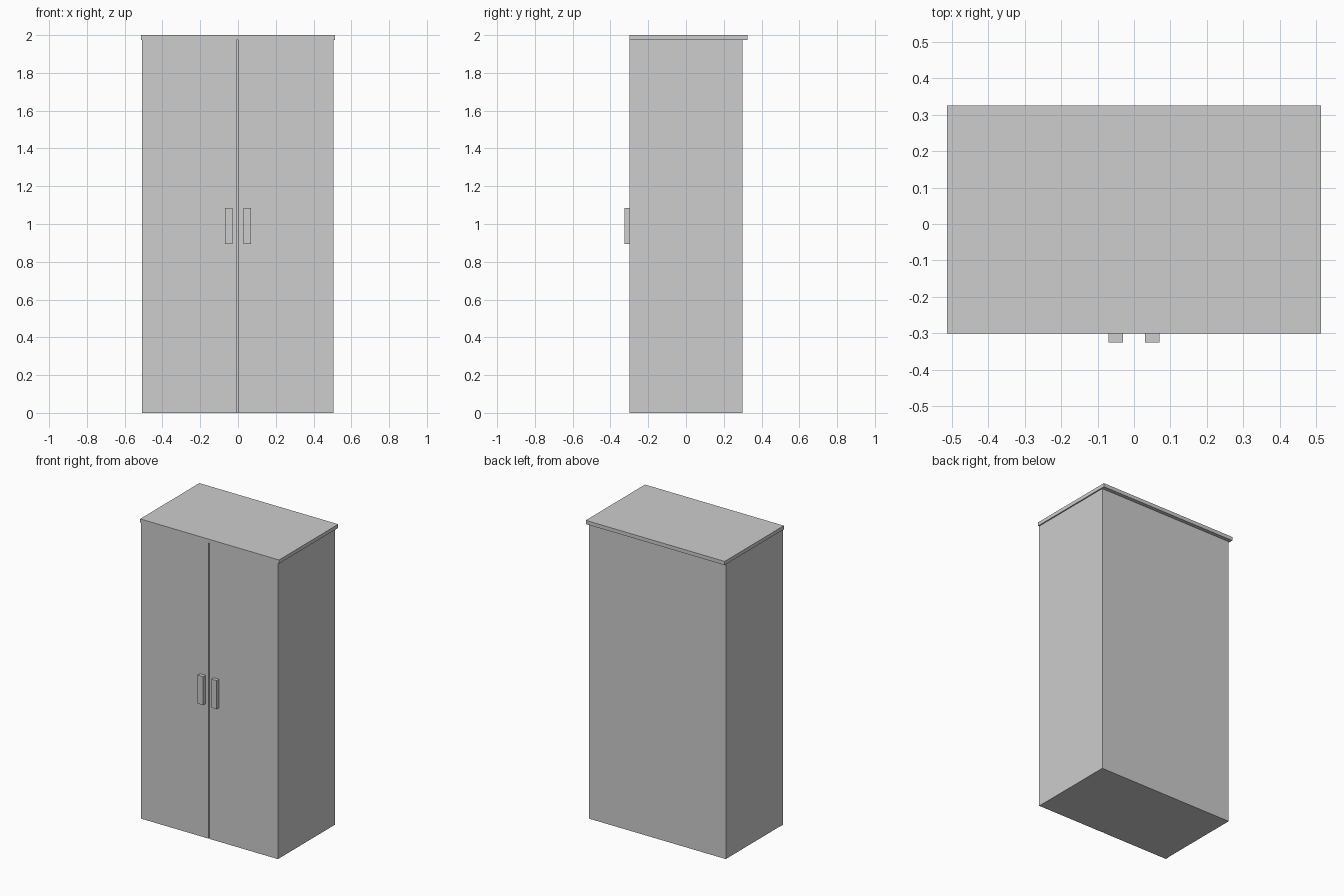
import bpy

if "Cube" in bpy.data.objects:
    bpy.data.objects.remove(bpy.data.objects["Cube"])

grey = bpy.data.materials.new("light grey")
grey.diffuse_color = (0.61, 0.61, 0.61, 1)
grey.use_nodes = True
grey.node_tree.nodes["Principled BSDF"].inputs["Base Color"].default_value = grey.diffuse_color


def box(name, x, y, z):
    """Axis-aligned box from (min, max) ranges."""
    bpy.ops.mesh.primitive_cube_add(size=1, location=[sum(r) / 2 for r in (x, y, z)])
    ob = bpy.context.object
    ob.name = name
    ob.scale = [r[1] - r[0] for r in (x, y, z)]
    bpy.ops.object.transform_apply(location=False, rotation=False, scale=True)
    ob.data.materials.append(grey)
    return ob


FRONT, DOOR_BACK = -0.3, -0.275
TOP_Z = 1.975

# cabinet body and overhanging top board
box("body", (-0.504, 0.505), (DOOR_BACK, 0.3), (0, TOP_Z))
box("top_board", (-0.513, 0.513), (FRONT, 0.325), (TOP_Z, 2.0))

# two doors with a narrow gap between them
box("left_door", (-0.507, -0.007), (FRONT, DOOR_BACK), (0, TOP_Z))
box("right_door", (0.0, 0.505), (FRONT, DOOR_BACK), (0, TOP_Z))

# door handles
for side, x in (("left", -0.05), ("right", 0.05)):
    box(side + "_handle", (x - 0.02, x + 0.02), (-0.325, FRONT), (0.895, 1.085))
